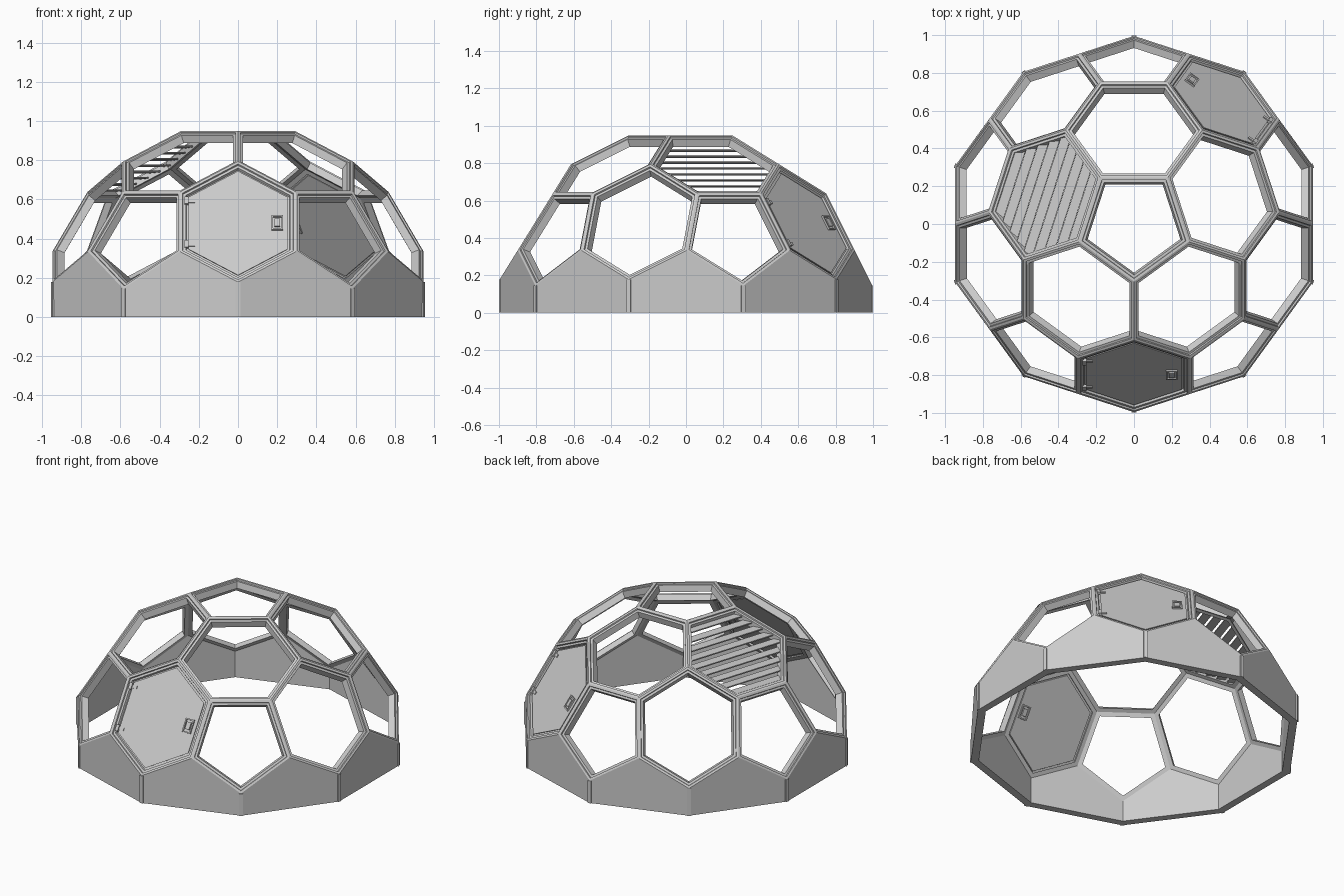
import bpy, bmesh, math
from mathutils import Vector, Matrix

if "Cube" in bpy.data.objects:
    bpy.data.objects.remove(bpy.data.objects["Cube"])

SIZE = 1.014          # dome radius
CUT = 0.012           # height of the ground cut above the sphere centre
PENT_R, PENT_H = 0.301 * SIZE, 0.9475 * SIZE
DEPTH, HALF = 0.05, 0.026   # strut depth and half width
Z = Vector((0, 0, 1))

mat = bpy.data.materials.new("light_grey")
mat.use_nodes = True
grey = (0.6, 0.6, 0.6, 1)
mat.diffuse_color = grey
mat.node_tree.nodes["Principled BSDF"].inputs["Base Color"].default_value = grey


def make(name, bm):
    bmesh.ops.remove_doubles(bm, verts=bm.verts, dist=0.0002)
    bmesh.ops.recalc_face_normals(bm, faces=bm.faces)
    mesh = bpy.data.meshes.new(name)
    bm.to_mesh(mesh)
    bm.free()
    mesh.materials.append(mat)
    ob = bpy.data.objects.new(name, mesh)
    ob.location.z = -CUT
    bpy.context.collection.objects.link(ob)
    return ob


def loft(bm, loops, caps=True):
    rows = [[bm.verts.new(p) for p in loop] for loop in loops]
    for a, b in zip(rows, rows[1:]):
        for i in range(len(a)):
            j = (i + 1) % len(a)
            bm.faces.new((a[i], a[j], b[j], b[i]))
    if caps:
        bm.faces.new(rows[0])
        bm.faces.new(rows[-1])


def axes(n):
    u = Z.cross(n).normalized()
    return u, n.cross(u), n


def box(bm, origin, frame, offset, size):
    u, v, n = frame
    c = origin + u * offset[0] + v * offset[1] + n * offset[2]
    rot = Matrix((u, v, n)).transposed().to_4x4()
    bmesh.ops.create_cube(bm, size=1, matrix=Matrix.Translation(c) @ rot @ Matrix.Diagonal((*size, 1)))


def sink(pts, d):
    return [p * (1 - d) for p in pts]


def inset(pts, w, n):
    out = []
    for i, p in enumerate(pts):
        a = (p - pts[i - 1]).normalized()
        b = (pts[(i + 1) % len(pts)] - p).normalized()
        na, nb = n.cross(a), n.cross(b)
        out.append(p + (na + nb) * (w / (1 + na.dot(nb))))
    return out


def ordered(pts, n):
    ref = n.orthogonal().normalized()
    side = n.cross(ref)
    return sorted(pts, key=lambda p: math.atan2(p.dot(side), p.dot(ref)))


# Pentagon directions, then the corners where three hexagons meet
def polar(az, z):
    r = math.sqrt(1 - z * z)
    a = math.radians(az)
    return Vector((r * math.cos(a), r * math.sin(a), z))


k = 1 / math.sqrt(5)
pents = [Z.copy(), -Z]
for i in range(5):
    pents += [polar(18 + 72 * i, k), polar(54 + 72 * i, -k)]
near = lambda a, b: 0.3 < a.dot(b) < 0.6
N = range(len(pents))
corners = {}
for i in N:
    for j in range(i):
        for m in range(j):
            a, b, c = pents[i], pents[j], pents[m]
            if near(a, b) and near(b, c) and near(a, c):
                corners[frozenset((i, j, m))] = (a + b + c).normalized()


def pent_corner(i, d):
    c = pents[i]
    return c * PENT_H + (d - c * d.dot(c)).normalized() * PENT_R


# Sort cells into open cells and base cells
cells, base = [], []
for i in N:
    if pents[i].z > 0:
        pts = [pent_corner(i, d) for key, d in corners.items() if i in key]
        cells.append((pents[i], ordered(pts, pents[i])))
    for j in range(i):
        if not near(pents[i], pents[j]):
            continue
        n = (pents[i] + pents[j]).normalized()
        pts = []
        for key, d in corners.items():
            if i in key and j in key:
                pts += [d * SIZE, pent_corner(i, d), pent_corner(j, d)]
        if n.z > 0.1:
            cells.append((n, ordered(pts, n)))
        elif n.z > -0.1:
            base.append((n, ordered(pts, n)))

# Strut frame: every cell gets a mitred, stepped half strut on its border
bm = bmesh.new()
for n, pts in cells:
    low, deep = sink(pts, 0.009), sink(pts, DEPTH)
    loft(bm, [pts, inset(pts, 0.013, n), inset(low, 0.013, n), inset(low, HALF, n),
              inset(deep, HALF, n), deep], caps=False)
make("strut_frame", bm)

# Base wall panels, cut flat at the ground, with posts over the seams
wall, posts = bmesh.new(), bmesh.new()
for n, pts in base:
    outer = []
    for i, p in enumerate(pts):
        q = pts[(i + 1) % len(pts)]
        if p.z > CUT:
            outer.append(p)
        if (p.z > CUT) != (q.z > CUT):
            cut = p.lerp(q, (CUT - p.z) / (q.z - p.z))
            outer.append(cut)
            # one post for each seam, taken where the border runs upward
            if q.z > p.z:
                ends = []
                for e in (cut, q):
                    r = Vector((e.x, e.y, 0)).normalized()
                    t = Z.cross(r) * 0.012
                    ends.append([e + r * 0.003 + t, e + r * 0.003 - t,
                                 e - r * 0.03 - t, e - r * 0.03 + t])
                loft(posts, ends)
    inner = sink(outer, DEPTH)
    for p in inner:
        if p.z < CUT + 0.01:
            p.z = CUT
    loft(wall, [outer, inner])
make("base_wall", wall)
make("base_posts", posts)


def find(az):
    # hexagon cell whose centre lies at this compass angle
    d = Vector((math.cos(math.radians(az)), math.sin(math.radians(az)), 0))
    hexes = [c for c in cells if len(c[1]) == 6]
    return max(hexes, key=lambda c: Vector((c[0].x, c[0].y, 0)).normalized().dot(d))


# Hinged door panels with latch and hinges
for name, az in (("front_door", -90), ("back_door", 54)):
    n, pts = find(az)
    mid = sum(pts, Vector()) / 6
    frame = axes(n)
    bm = bmesh.new()
    loft(bm, [inset(sink(pts, d), HALF - 0.002, n) for d in (0.024, 0.034)])
    make(name + "_seal", bm)
    bm = bmesh.new()
    loft(bm, [inset(sink(pts, d), HALF + 0.012, n) for d in (0.014, 0.042)])
    make(name, bm)
    bm = bmesh.new()
    for s in (-1, 1):
        box(bm, mid, frame, (0.2 + s * 0.026, 0, -0.026), (0.008, 0.086, 0.044))
        box(bm, mid, frame, (0.2, s * 0.039, -0.026), (0.06, 0.008, 0.044))
    box(bm, mid, frame, (0.2, 0, -0.026), (0.03, 0.045, 0.044))
    make(name + "_latch", bm)
    bm = bmesh.new()
    for s in (-1, 1):
        box(bm, mid, frame, (-0.262, s * 0.13, -0.008), (0.02, 0.04, 0.016))
        box(bm, mid, frame, (-0.24, s * 0.13, -0.012), (0.04, 0.018, 0.008))
    make(name + "_hinges", bm)

# Louvred roof cell with horizontal slats
n, pts = find(162)
mid = sum(pts, Vector()) / 6
u, v, n = axes(n)
local = [((p - mid).dot(u), (p - mid).dot(v)) for p in inset(pts, HALF - 0.004, n)]
wide = max(abs(a) for a, b in local)
tall = max(b for a, b in local)
edge = min(abs(a) for a, b in local)
tilt = math.radians(25)
slat_v = v * math.cos(tilt) - n * math.sin(tilt)
slat_n = n * math.cos(tilt) + v * math.sin(tilt)
bm = bmesh.new()
COUNT = 9
for i in range(COUNT):
    h = tall * ((2 * i + 1) / COUNT - 1)
    half = wide + (edge - wide) * abs(h) / tall
    box(bm, mid + v * h - n * 0.026, (u, slat_v, slat_n), (0, 0, 0), (2 * half, 0.05, 0.008))
make("louvre_slats", bm)
